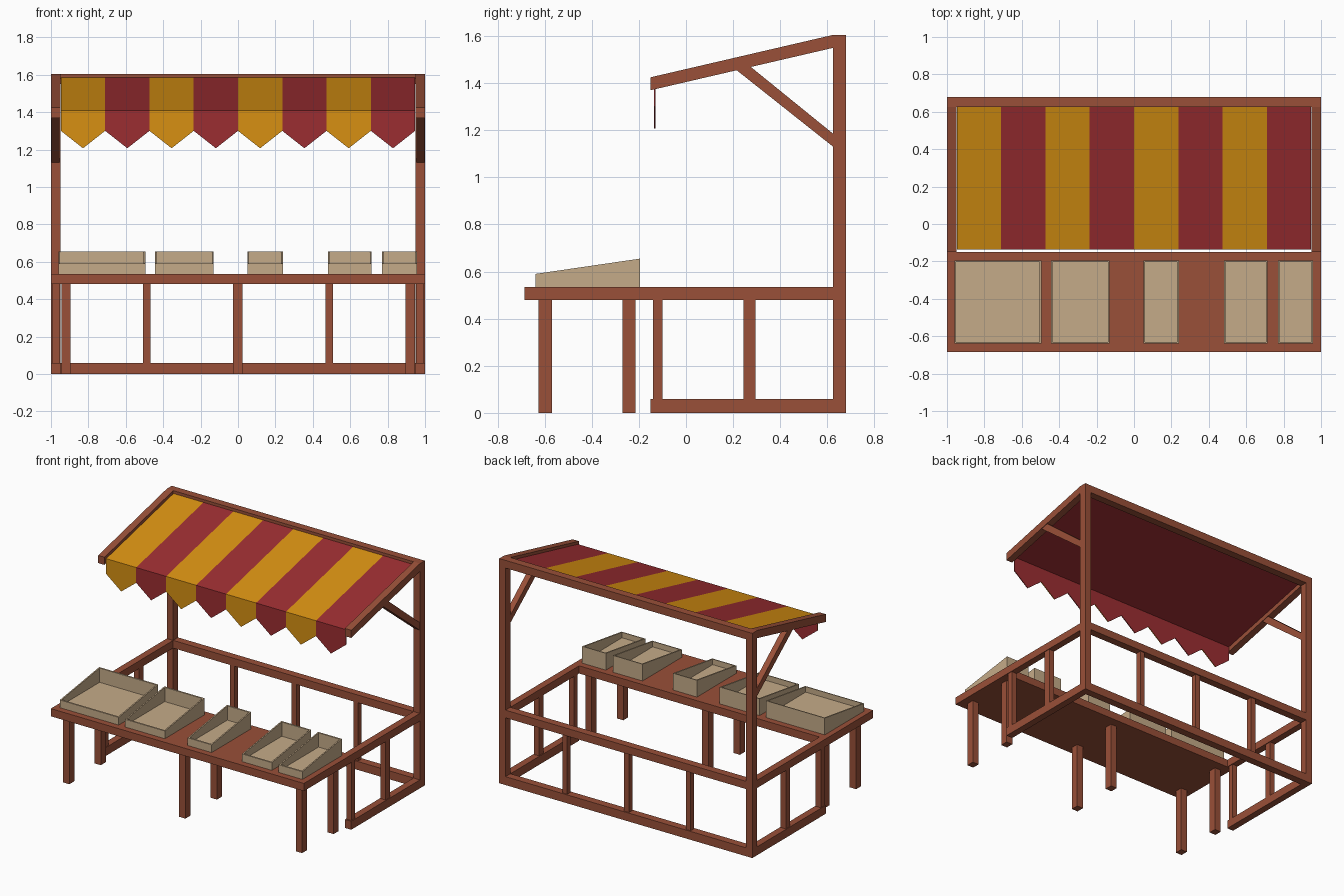
import bpy
import bmesh

old = bpy.data.objects.get("Cube")
if old:
    bpy.data.objects.remove(old, do_unlink=True)


def material(name, rgb):
    m = bpy.data.materials.new(name)
    m.use_nodes = True
    m.diffuse_color = (*rgb, 1)
    m.node_tree.nodes["Principled BSDF"].inputs["Base Color"].default_value = (*rgb, 1)
    return m


wood = material("red brown wood", (0.32, 0.08, 0.04))
tan = material("pale crate wood", (0.56, 0.41, 0.25))
yellow = material("yellow cloth", (0.68, 0.28, 0.006))
red = material("red cloth", (0.33, 0.027, 0.031))


def finish(name, bm, *mats):
    mesh = bpy.data.meshes.new(name)
    bm.to_mesh(mesh)
    bm.free()
    for m in mats:
        mesh.materials.append(m)
    ob = bpy.data.objects.new(name, mesh)
    bpy.context.collection.objects.link(ob)
    return ob


def prism_mesh(profile, x0, x1):
    """Side profile of (y, z) points extruded along x."""
    bm = bmesh.new()
    face = bm.faces.new([bm.verts.new((x0, y, z)) for y, z in profile])
    ext = bmesh.ops.extrude_face_region(bm, geom=[face])["geom"]
    for v in ext:
        if isinstance(v, bmesh.types.BMVert):
            v.co.x = x1
    bmesh.ops.recalc_face_normals(bm, faces=bm.faces)
    return bm


def prism(name, profile, x0, x1):
    return finish(name, prism_mesh(profile, x0, x1), wood)


def beam(name, x0, x1, y0, y1, z0, z1):
    return prism(name, [(y0, z0), (y1, z0), (y1, z1), (y0, z1)], x0, x1)


FRONT, BACK, END = -0.15, 0.625, 0.68    # frame depths
LOW, RAIL, TOP, ROOF = 0.06, 0.48, 0.535, 1.605

# Back rails and uprights
for name, z0, z1 in (("bottom", 0, LOW), ("middle", RAIL, TOP), ("top", 1.55, ROOF)):
    beam(f"back_{name}_rail", -0.95, 0.95, BACK, END, z0, z1)
for i, x in enumerate((-0.488, 0, 0.488)):
    beam(f"back_upright_{i + 1}", x - 0.019, x + 0.019, 0.632, 0.672, LOW, RAIL)

# Side frames, rafters and braces
for side, s in (("left", 1), ("right", -1)):
    a, b = sorted((s * 0.95, s))
    beam(f"{side}_corner_post", a, b, BACK, END, 0, ROOF)
    beam(f"{side}_bottom_rail", a, b, FRONT, BACK, 0, LOW)
    beam(f"{side}_middle_rail", a, b, FRONT, BACK, RAIL, TOP)
    for part, y0, y1 in (("front", -0.14, -0.1), ("center", 0.245, 0.295)):
        beam(f"{side}_{part}_upright", a + 0.005, b - 0.005, y0, y1, LOW, RAIL)
    prism(f"{side}_rafter",
          [(FRONT, 1.37), (BACK, 1.55), (BACK, ROOF), (FRONT, 1.425)], a, b)
    prism(f"{side}_brace",
          [(0.215, 1.455), (0.275, 1.469), (BACK, 1.185), (BACK, 1.13)],
          a + 0.004, b - 0.004)

# Table
beam("table_top", -1, 1, -0.685, FRONT, RAIL, TOP)
for i, x in enumerate((-0.92, -0.002, 0.92)):
    for part, y in (("front", -0.598), ("back", -0.242)):
        beam(f"table_{part}_leg_{i + 1}", x - 0.025, x + 0.025,
             y - 0.028, y + 0.028, 0, RAIL)

# Open crates with sloping rims
crates = ((-0.96, -0.495), (-0.445, -0.13), (0.05, 0.24), (0.48, 0.715), (0.77, 0.957))
for i, (x0, x1) in enumerate(crates):
    bm = prism_mesh([(-0.64, TOP), (-0.195, TOP), (-0.195, 0.655), (-0.64, 0.59)], x0, x1)
    lid = max(bm.faces, key=lambda f: f.normal.z)
    bmesh.ops.inset_region(bm, faces=[lid], thickness=0.013)
    lid = bmesh.ops.extrude_discrete_faces(bm, faces=[lid])["faces"][0]
    for v in lid.verts:
        v.co.z = 0.552
    finish(f"crate_{i + 1}", bm, tan)

# Striped awning with a pointed valance, lined in red
bm = bmesh.new()
HALF, STRIPES, EDGE, HEM = 0.947, 8, -0.135, 1.41
step = 2 * HALF / STRIPES
for i in range(STRIPES):
    x0 = -HALF + i * step
    x1, xm = x0 + step, x0 + step / 2
    roof = [(x0, EDGE, HEM), (x1, EDGE, HEM), (x1, BACK, 1.585), (x0, BACK, 1.585)]
    flap = [(x0, EDGE, 1.3), (xm, EDGE, 1.207), (x1, EDGE, 1.3),
            (x1, EDGE, HEM), (x0, EDGE, HEM)]
    for outline in (roof, flap):
        bm.faces.new([bm.verts.new(p) for p in outline]).material_index = i % 2
bmesh.ops.remove_doubles(bm, verts=bm.verts, dist=0.0005)
awning = finish("awning", bm, yellow, red)
lining = awning.modifiers.new("lining", "SOLIDIFY")
lining.thickness = 0.006
lining.offset = -1
lining.material_offset = 1
